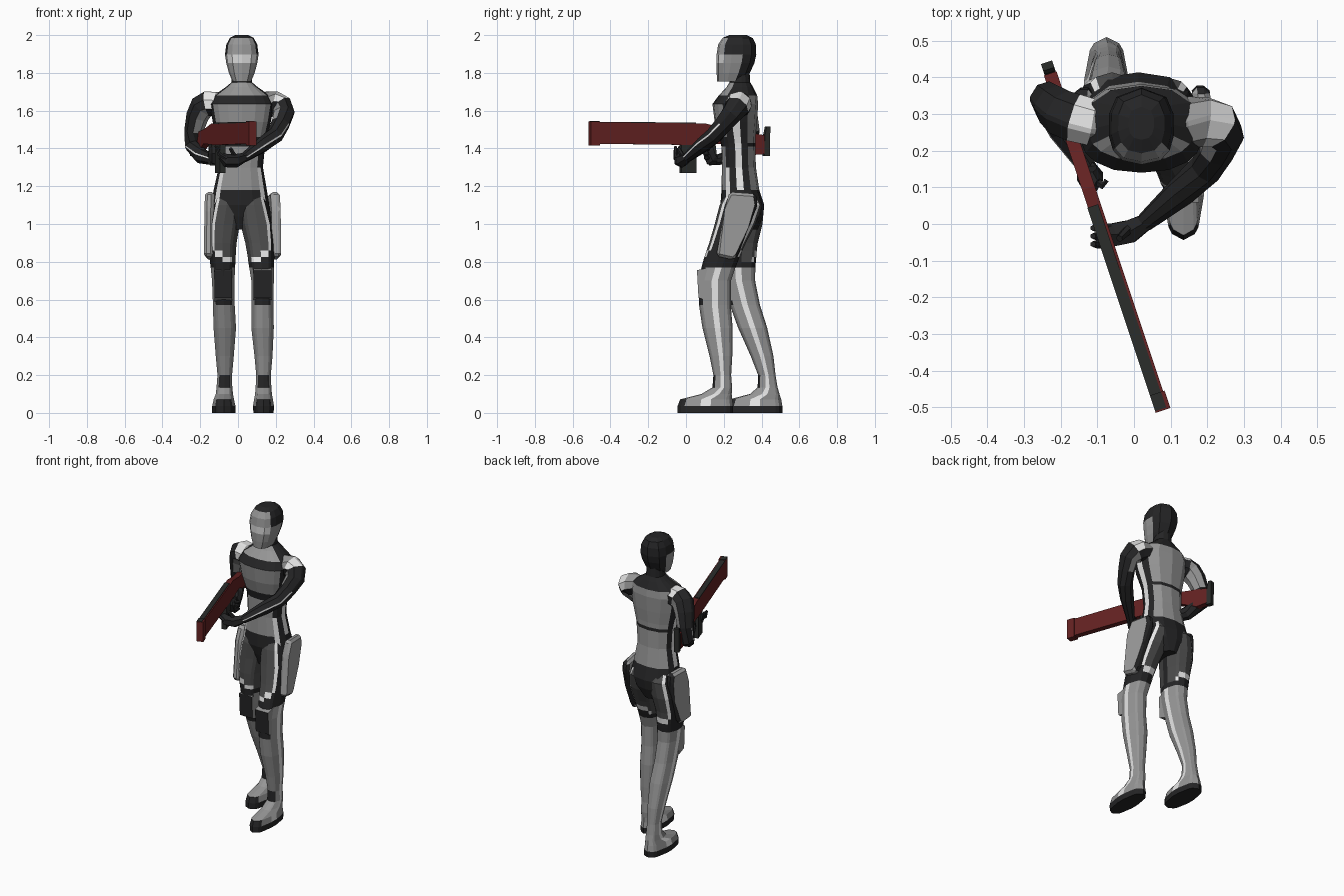
import bpy, bmesh, math
from mathutils import Vector, Matrix

# Flat colours
COLOURS = {
    "black suit": (0.018, 0.018, 0.019, 1), "grey armour": (0.30, 0.30, 0.30, 1),
    "white stripe": (0.80, 0.80, 0.80, 1), "charcoal panel": (0.07, 0.07, 0.07, 1),
    "dark red": (0.13, 0.016, 0.016, 1), "light visor": (0.68, 0.68, 0.68, 1),
    "gunmetal": (0.024, 0.026, 0.024, 1), "pale plate": (0.34, 0.34, 0.34, 1),
}
MATS = []
for n, c in COLOURS.items():
    m = bpy.data.materials.new(n)
    m.diffuse_color = c
    MATS.append(m)
BLACK, GREY, WHITE, CHAR, RED, VISOR, METAL, PALE = range(8)


def finish(name, bm):
    bmesh.ops.recalc_face_normals(bm, faces=bm.faces)
    me = bpy.data.meshes.new(name)
    bm.to_mesh(me)
    bm.free()
    for m in MATS:
        me.materials.append(m)
    ob = bpy.data.objects.new(name, me)
    bpy.context.collection.objects.link(ob)
    return ob


def skin(name, rings, mids, angles, rule):
    """Join rings of points; rule(row position, angle) picks each colour."""
    bm = bmesh.new()
    vs = [[bm.verts.new(p) for p in r] for r in rings]
    n = len(angles)
    for i in range(len(vs) - 1):
        for j in range(n):
            k = (j + 1) % n
            f = bm.faces.new((vs[i][j], vs[i][k], vs[i + 1][k], vs[i + 1][j]))
            nxt = angles[k] if k else angles[0] + 360
            f.material_index = rule(mids[i], (angles[j] + nxt) / 2)
    for r, m in ((vs[0], mids[0]), (vs[-1], mids[-1])):
        bm.faces.new(r).material_index = rule(m, 180)
    return finish(name, bm)


def full(half):
    return sorted([-a for a in half if 0 < a < 180] + list(half))


def spow(v, p):
    return math.copysign(abs(v) ** p, v)


def loft(name, rows, half, rule, sx=1, p=0.85):
    """Horizontal slices (z, cx, cy, rx, ry); angle 0 faces front, 90 outward."""
    ang = full(half)
    rings = [[(cx + sx * rx * spow(math.sin(math.radians(a)), p),
               cy - ry * spow(math.cos(math.radians(a)), p), z) for a in ang]
             for z, cx, cy, rx, ry in rows]
    mids = [(a[0] + b[0]) / 2 for a, b in zip(rows, rows[1:])]
    return skin(name, rings, mids, ang, rule)


def tube(name, pts, rule, out, half=(0, 60, 120, 180)):
    """Limb along a path of (x, y, z, radius); angle 0 faces 'out'."""
    ang, rings = full(half), []
    P = [Vector(q[:3]) for q in pts]
    for i, q in enumerate(pts):
        t = (P[min(i + 1, len(P) - 1)] - P[max(i - 1, 0)]).normalized()
        u = Vector(out)
        u = (u - t * u.dot(t)).normalized()
        v = t.cross(u)
        rings.append([P[i] + q[3] * (u * math.cos(math.radians(a)) + v * math.sin(math.radians(a)))
                      for a in ang])
    return skin(name, rings, list(range(len(pts) - 1)), ang, rule)


def prism(name, outline, x0, x1, rule, bevel=0, shear=0):
    """Side outline of (y, z) points, thick from x0 to x1; rule(normal) picks colour."""
    bm = bmesh.new()
    y0 = outline[0][0]
    a = [bm.verts.new((x0 + shear * (y - y0), y, z)) for y, z in outline]
    b = [bm.verts.new((x1 + shear * (y - y0), y, z)) for y, z in outline]
    bm.faces.new(a)
    bm.faces.new(b)
    for i in range(len(a)):
        k = (i + 1) % len(a)
        bm.faces.new((a[i], a[k], b[k], b[i]))
    if bevel:
        bmesh.ops.bevel(bm, geom=bm.edges[:], offset=bevel, segments=1, affect='EDGES')
    bmesh.ops.recalc_face_normals(bm, faces=bm.faces)
    for f in bm.faces:
        f.material_index = rule(f.normal) if callable(rule) else rule
    return finish(name, bm)


# Torso, pelvis and neck
def torso_rule(z, t):
    t = abs(t)
    if z < 1.18:
        return WHITE if 44 < t < 60 and z > 1.06 else BLACK
    if z > 1.74:
        return BLACK
    if z > 1.68:
        return GREY if t < 60 else BLACK
    if z > 1.64:
        return BLACK if t < 120 else GREY
    if 82 < t < 98:
        return WHITE
    if 60 < t < 120:
        return BLACK
    if t < 60:
        if z < 1.31:
            return WHITE if t > 44 else GREY
        return BLACK if (z < 1.41 and t > 44) or 1.41 < z < 1.46 else GREY
    return BLACK if 1.41 < z < 1.43 else GREY


loft("torso", [
    (0.97, .01, .30, .05, .08), (1.04, .01, .302, .12, .105), (1.10, .012, .298, .155, .116),
    (1.18, .012, .288, .142, .10), (1.30, .015, .28, .118, .09), (1.41, .018, .277, .126, .09),
    (1.43, .018, .275, .129, .092), (1.46, .019, .272, .135, .096), (1.54, .02, .264, .155, .112),
    (1.635, .02, .261, .172, .121), (1.68, .02, .275, .15, .102), (1.725, .02, .285, .085, .07),
    (1.75, .02, .285, .055, .055), (1.83, .02, .28, .05, .055)],
    (0, 22, 44, 60, 82, 98, 120, 150, 180), torso_rule)


# Head with faceplate and visor band
def head_rule(z, t):
    t = abs(t)
    if 1.85 < z < 1.90 and t < 55:
        return VISOR
    if z < 1.99 and t < 58 or z < 1.92 and t < 105:
        return GREY
    return BLACK


loft("head", [
    (1.755, .02, .237, .05, .072), (1.80, .02, .25, .069, .088), (1.852, .02, .262, .083, .10),
    (1.897, .02, .267, .09, .105), (1.95, .02, .27, .083, .10), (1.985, .02, .273, .064, .08),
    (2.0, .02, .275, .035, .045)], (0, 30, 56, 80, 104, 135, 180), head_rule, p=0.8)


# Legs with boots, foot to hip
def leg_rule(z, t):
    a = abs(t)
    if z < .05:
        return BLACK
    if z < .2:
        if a < 44 and (z < .06 or z > .14):
            return BLACK
        return WHITE if 82 < a < 98 else GREY
    if z < .77:
        if z > .57 and a < 44:
            return BLACK
        return WHITE if 82 < a < 98 else GREY
    if a > 90:  # the thigh pattern repeats on the back
        t = math.copysign(180 - a, t)
    lo, hi = (30, 44) if z > .87 else (0, 30) if z > .83 else (-44, 0) if z > .8 else (-90, -90)
    return BLACK if t > hi or t < -82 else WHITE if t > lo else CHAR


HALF = (0, 30, 44, 82, 98, 136, 150, 180)
front_leg = [
    (0, .135, .103, .054, .147), (.037, .135, .103, .056, .147), (.072, .135, .107, .05, .138),
    (.10, .135, .162, .045, .08), (.135, .135, .192, .042, .052), (.20, .135, .192, .039, .047),
    (.30, .135, .185, .048, .06),
    (.45, .13, .167, .06, .08), (.57, .13, .153, .058, .084), (.70, .13, .152, .06, .086),
    (.77, .125, .172, .066, .09), (.80, .123, .182, .069, .092), (.825, .122, .19, .071, .093),
    (.86, .12, .204, .075, .095), (.90, .117, .22, .079, .097), (1.0, .102, .26, .09, .108),
    (1.1, .085, .29, .08, .112), (1.16, .08, .29, .065, .08)]
rear_leg = [
    (0, -.075, .364, .062, .146), (.037, -.075, .364, .062, .146), (.072, -.075, .367, .054, .137),
    (.10, -.072, .417, .046, .078), (.135, -.072, .432, .042, .053), (.20, -.07, .428, .039, .046),
    (.30, -.07, .403, .048, .06),
    (.45, -.07, .353, .06, .077), (.57, -.075, .312, .058, .08), (.70, -.078, .28, .06, .086),
    (.77, -.08, .277, .065, .09), (.80, -.081, .277, .068, .093), (.825, -.082, .277, .07, .095),
    (.86, -.083, .278, .073, .097), (.90, -.083, .28, .076, .1), (1.0, -.075, .295, .085, .11),
    (1.1, -.06, .3, .08, .114), (1.16, -.055, .29, .065, .08)]
loft("front_leg", front_leg, HALF, leg_rule, 1)
loft("rear_leg", rear_leg, HALF, leg_rule, -1)

# Knee pads, black in front with grey sides
pad = lambda n: BLACK if n.y < -.5 else GREY
prism("front_knee_pad", [(.12, .59), (.066, .61), (.058, .755), (.12, .77)], .083, .177, pad)
prism("rear_knee_pad", [(.25, .59), (.198, .61), (.19, .755), (.25, .77)], -.125, -.033, pad)

# Thigh plates, leaning in towards the back
plate = lambda n: BLACK if n.y > .6 else PALE
prism("left_thigh_plate", [(.16, .83), (.25, .81), (.275, .83), (.33, .98), (.38, 1.1), (.37, 1.16),
                           (.23, 1.17), (.205, 1.08)], .182, .231, plate, .015, -.12)
prism("right_thigh_plate", [(.19, .83), (.28, .81), (.31, .83), (.35, .98), (.375, 1.1), (.365, 1.16),
                            (.24, 1.17), (.21, 1.08)], -.182, -.132, plate, .015, .12)


# Arms
def arm_rule(white_row):
    def rule(i, t):
        if i < white_row:
            return GREY if abs(t) < 90 else BLACK
        if i == white_row:
            return WHITE if abs(t) < 90 else BLACK
        if i < 5:
            return GREY if abs(t) > 90 else BLACK
        return WHITE if abs(t) < 6 else BLACK
    return rule


ARM = (6, 50, 90, 135, 180)
tube("left_arm", [(.11, .275, 1.625, .07), (.155, .28, 1.633, .068), (.195, .278, 1.634, .07),
                  (.225, .27, 1.62, .067), (.243, .245, 1.585, .058), (.225, .20, 1.53, .05),
                  (.195, .15, 1.47, .046), (.13, .09, 1.42, .042), (.03, .005, 1.35, .026)],
     arm_rule(2), (1, 0, .5), ARM)
tube("right_arm", [(-.07, .275, 1.625, .07), (-.12, .28, 1.635, .068), (-.16, .29, 1.635, .07),
                   (-.19, .30, 1.62, .067), (-.215, .32, 1.57, .06), (-.235, .34, 1.49, .05),
                   (-.238, .345, 1.415, .045), (-.195, .26, 1.36, .042), (-.125, .15, 1.335, .026)],
     arm_rule(1), (-1, 0, .5), ARM)

# Hands and fingers
black = lambda i, t: BLACK
tube("left_hand", [(.04, .01, 1.355, .024), (-.01, -.02, 1.335, .036), (-.06, -.03, 1.335, .036),
                   (-.09, -.03, 1.36, .02)], black, (0, 0, 1))
tube("right_hand", [(-.135, .165, 1.335, .024), (-.12, .135, 1.34, .036), (-.12, .12, 1.38, .036),
                    (-.125, .12, 1.41, .025)], black, (1, 0, 0))
for i in range(3):
    y = -.055 + .022 * i
    tube(f"left_finger_{i}", [(-.06, y, 1.345, .012), (-.10, y, 1.37, .012),
                              (-.112, y, 1.41, .008)], black, (0, 1, 0))
    z = 1.35 + .022 * i
    tube(f"right_finger_{i}", [(-.115, .125, z, .012), (-.085, .105, z, .012),
                               (-.075, .12, z, .008)], black, (0, 0, 1))
tube("left_thumb", [(-.01, -.01, 1.345, .015), (-.04, -.04, 1.40, .01)], black, (0, 1, 0))

# Rifle: outlines use distance from the butt, turned to its aiming line
gun = Matrix.Translation((-.235, .43, 0)) @ Matrix.Rotation(.322, 4, 'Z')


def gun_part(name, outline, x0, x1, mat):
    prism(name, [(-s, z) for s, z in outline], x0, x1, mat).data.transform(gun)


def rect(s0, s1, z0, z1):
    return [(s0, z0), (s1, z0), (s1, z1), (s0, z1)]


gun_part("rifle_body", [(.97, 1.425), (.97, 1.538), (.35, 1.532), (.24, 1.505), (.02, 1.47), (.02, 1.37),
                        (.09, 1.365), (.22, 1.425), (.4, 1.418)], -.018, .018, RED)
gun_part("muzzle_block", rect(.94, .99, 1.415, 1.543), -.02, .022, RED)
gun_part("top_rail", [(.40, 1.53), (.94, 1.535), (.94, 1.541), (.40, 1.537)], -.02, .011, METAL)
gun_part("muzzle_cap", rect(.94, .985, 1.54, 1.546), -.02, .012, METAL)
gun_part("butt_plate", [(-.01, 1.36), (.022, 1.36), (.018, 1.47), (.008, 1.515), (-.012, 1.515)],
         -.016, .016, METAL)
gun_part("magazine", rect(.40, .485, 1.27, 1.43), -.014, .016, METAL)
gun_part("pistol_grip", [(.28, 1.32), (.32, 1.31), (.345, 1.43), (.295, 1.43)], -.014, .016, METAL)
